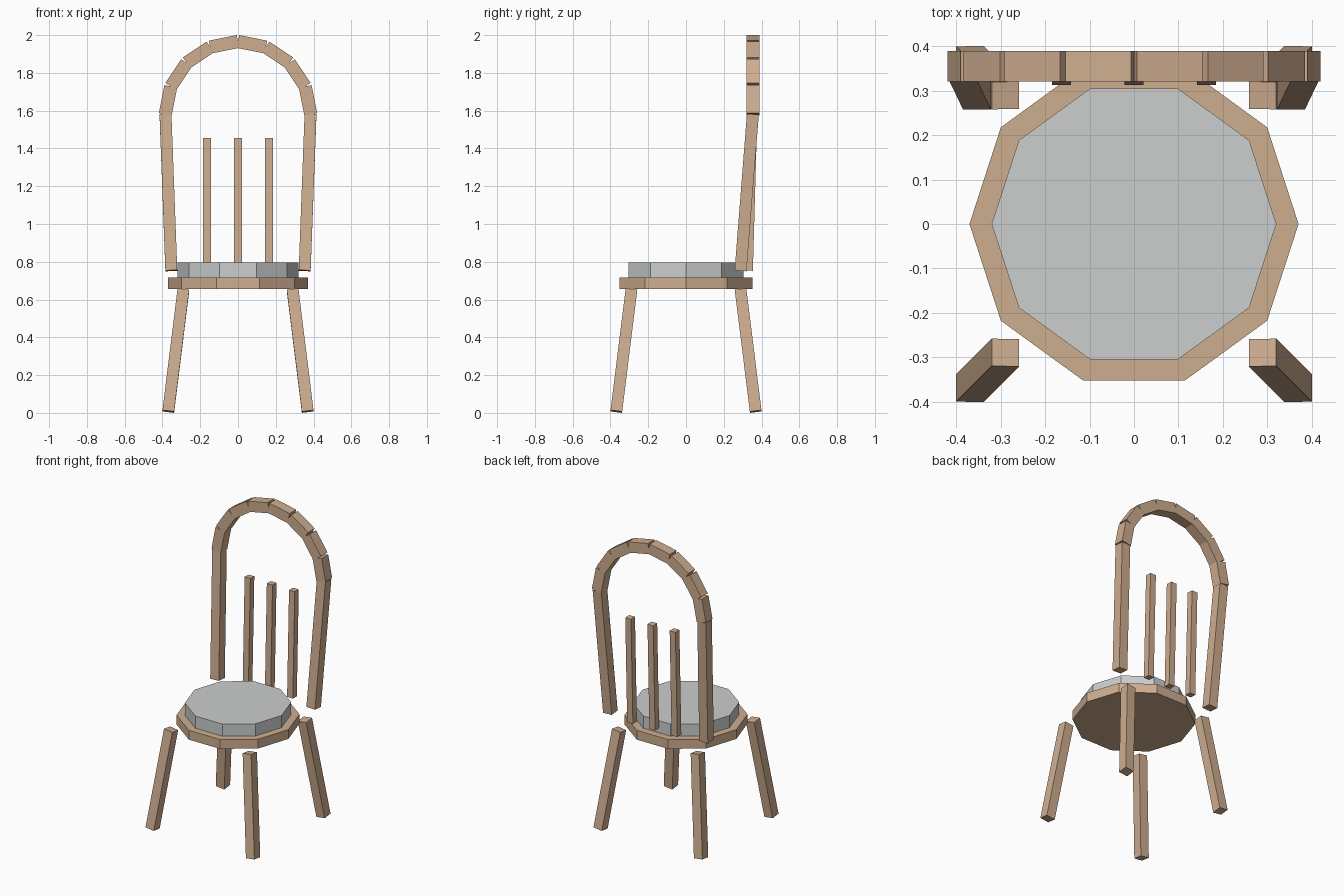
import bpy
import math
from mathutils import Vector, Matrix

if "Cube" in bpy.data.objects:
    bpy.data.objects.remove(bpy.data.objects["Cube"])


def material(name, rgb):
    m = bpy.data.materials.new(name)
    m.diffuse_color = (*rgb, 1.0)
    m.use_nodes = True
    m.node_tree.nodes["Principled BSDF"].inputs["Base Color"].default_value = m.diffuse_color
    return m


WOOD = material("light wood", (0.62, 0.42, 0.28))
GREY = material("pale grey fabric", (0.60, 0.62, 0.61))


def beam(name, start, end, width):
    """Square bar with ends cut square to its axis."""
    a, b = Vector(start), Vector(end)
    axis = (b - a).normalized()
    ref = Vector((0, 1, 0)) if abs(axis.y) < 1e-6 else Vector((1, 0, 0))
    if ref.y:
        side_y = ref
        side_x = side_y.cross(axis)
    else:
        side_x = (ref - axis * ref.dot(axis)).normalized()
        side_y = axis.cross(side_x)
    bpy.ops.mesh.primitive_cube_add(size=1)
    o = bpy.context.object
    o.name = name
    frame = Matrix((side_x, side_y, axis)).transposed().to_4x4()
    size = Matrix.Diagonal((width, width, (b - a).length, 1))
    o.data.transform(Matrix.Translation((a + b) / 2) @ frame @ size)
    o.data.materials.append(WOOD)
    return o


def disc(name, radius, z0, z1, mat):
    """Ten-sided slab with a corner on the x axis."""
    bpy.ops.mesh.primitive_cylinder_add(vertices=10, radius=radius, depth=z1 - z0,
                                        location=(0, 0, (z0 + z1) / 2))
    o = bpy.context.object
    o.name = name
    o.data.transform(Matrix.Rotation(math.pi / 2, 4, 'Z'))
    o.data.materials.append(mat)


# seat and cushion
disc("seat", 0.37, 0.655, 0.717, WOOD)
disc("cushion", 0.32, 0.717, 0.797, GREY)

# splayed legs and leaning back posts
for sx, side in ((-1, "left"), (1, "right")):
    for sy, end in ((-1, "front"), (1, "back")):
        beam(f"{end}_leg_{side}", (sx * 0.369, sy * 0.369, 0.0076),
             (sx * 0.289, sy * 0.289, 0.652), 0.062)
    beam(f"back_post_{side}", (sx * 0.353, 0.289, 0.753),
         (sx * 0.384, 0.354, 1.582), 0.063)

# back spindles
for i in (-1, 0, 1):
    beam(f"spindle_{i + 2}", (i * 0.163, 0.333, 0.753), (i * 0.163, 0.353, 1.455), 0.042)

# arched top rail made of eight straight bars
R, CZ, Y = 0.385, 1.581, 0.355
pts = [(R * math.cos(k * math.pi / 8), Y, CZ + R * math.sin(k * math.pi / 8)) for k in range(9)]
for k in range(8):
    beam(f"arch_segment_{k + 1}", pts[k], pts[k + 1], 0.069)
